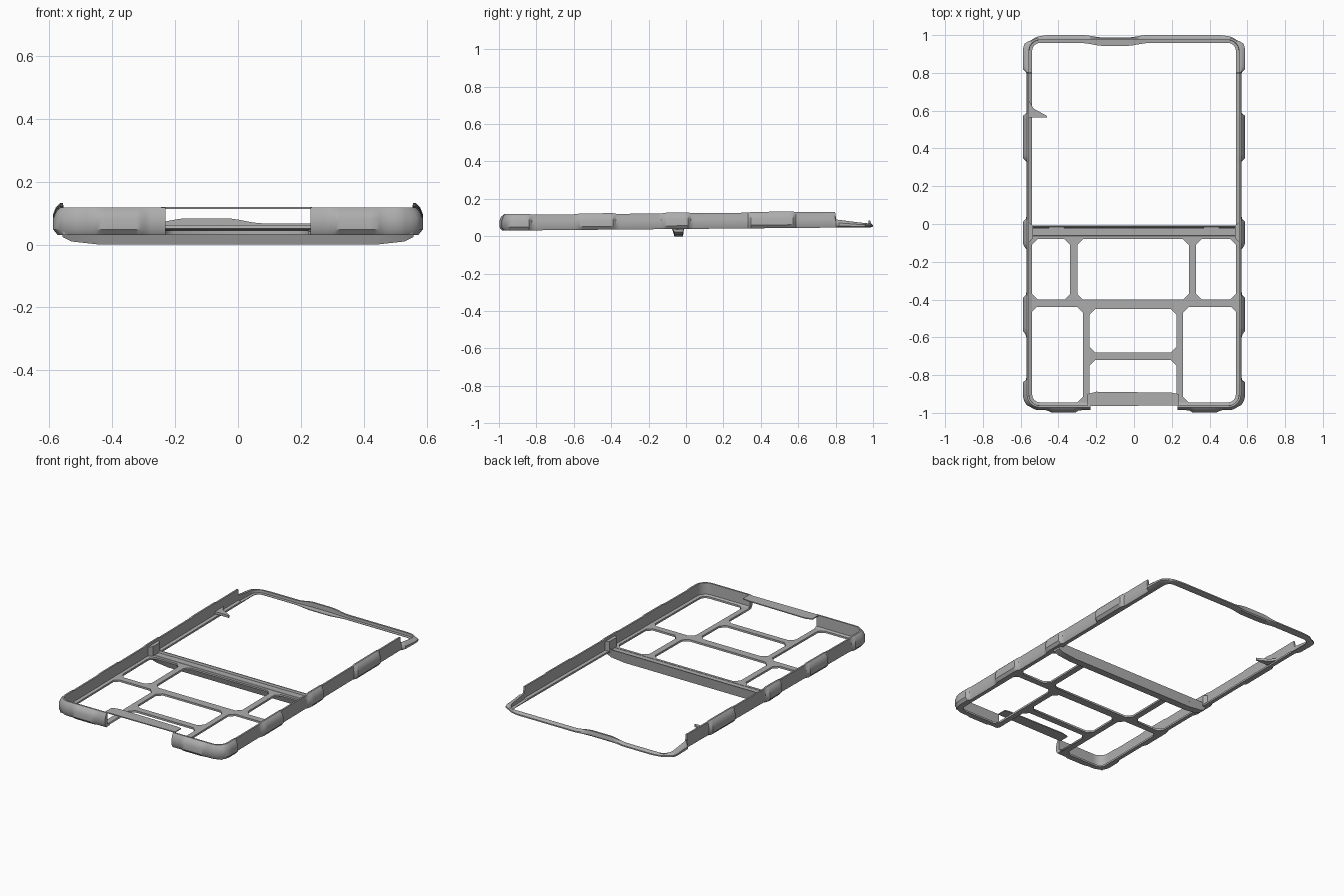
import bpy, bmesh, math
from mathutils import Vector

old = bpy.data.objects.get("Cube")
if old:
    bpy.data.objects.remove(old, do_unlink=True)

grey = bpy.data.materials.new("plain_grey")
grey.use_nodes = True
colour = (0.42, 0.42, 0.42, 1)
grey.diffuse_color = colour
grey.node_tree.nodes["Principled BSDF"].inputs["Base Color"].default_value = colour


def finish(obj, smooth=True):
    obj.data.materials.clear()
    obj.data.materials.append(grey)
    bpy.ops.object.select_all(action='DESELECT')
    obj.select_set(True)
    bpy.context.view_layer.objects.active = obj
    if smooth:
        bpy.ops.object.shade_smooth_by_angle(angle=math.radians(35))
    return obj


def sweep(name, rings):
    """Skin a row of closed rings and cap both ends."""
    bm = bmesh.new()
    rows = [[bm.verts.new(p) for p in ring] for ring in rings]
    n = len(rows[0])
    for a, b in zip(rows, rows[1:]):
        for i in range(n):
            j = (i + 1) % n
            bm.faces.new((a[i], a[j], b[j], b[i]))
    bm.faces.new(rows[0])
    bm.faces.new(rows[-1])
    bmesh.ops.recalc_face_normals(bm, faces=bm.faces)
    mesh = bpy.data.meshes.new(name)
    bm.to_mesh(mesh)
    bm.free()
    obj = bpy.data.objects.new(name, mesh)
    bpy.context.collection.objects.link(obj)
    return finish(obj)


def plate(name, outline, z, thick):
    return sweep(name, [[(x, y, z + dz) for x, y in outline] for dz in (0, thick)])


def window(t, lo, hi, soft=0.02):
    """Smooth bump that is 1 between lo and hi."""
    k = max(0, min(1, (t - lo) / soft + 0.5, (hi - t) / soft + 0.5))
    return k * k * (3 - 2 * k)


# Bumper wall: a thin bulging section swept round a rounded rectangle
HALF, FRONT, BACK, R = 0.553, -0.958, 0.972, 0.055
path = []


def line(a, b, step=0.016):
    n = max(1, round((Vector(b) - Vector(a)).length / step))
    d = (Vector(b) - Vector(a)).normalized()
    for i in range(n + 1):
        path.append((Vector(a).lerp(Vector(b), i / n), Vector((d.y, -d.x))))


def corner(cx, cy, start):
    for i in range(1, 7):
        a = math.radians(start + 90 * i / 7)
        out = Vector((math.cos(a), math.sin(a)))
        path.append((Vector((cx, cy)) + out * R, out))


STEP = 0.8
line((0.23, FRONT), (HALF - R, FRONT))
corner(HALF - R, FRONT + R, -90)
line((HALF, FRONT + R), (HALF, STEP - 0.003))
line((HALF, STEP + 0.003), (HALF, BACK - R))
corner(HALF - R, BACK - R, 0)
line((HALF - R, BACK), (R - HALF, BACK))
corner(R - HALF, BACK - R, 90)
line((-HALF, BACK - R), (-HALF, STEP + 0.003))
line((-HALF, STEP - 0.003), (-HALF, FRONT + R))
corner(R - HALF, FRONT + R, 180)
line((R - HALF, FRONT), (-0.23, FRONT))

SIDE_PADS = [(-1, -0.83), (-0.58, -0.38), (-0.12, 0.02), (0.34, 0.58), (0.81, 0.95)]


def floor_z(y):
    return 0.03 + 0.009 * (y + 1)


rings = []
for p, out in path:
    side = max(window(p.y, *w) for w in SIDE_PADS)
    back = max(window(p.x, -0.5, -0.22, 0.1), window(p.x, 0.02, 0.5, 0.1))
    front = window(abs(p.x), 0.3, 0.45)
    if abs(out.x) > 0.7:
        b = 0.017 + 0.018 * side
    elif out.y > 0:
        b = 0.016 + 0.012 * back
    else:
        b = 0.028 + 0.012 * front
    z0 = floor_z(p.y)
    thin = 0.0
    if p.y < STEP:
        top = 0.114 + 0.009 * (p.y + 1) + 0.004 * side
    else:
        top = 0.09 - 0.13 * (p.y - STEP)
        if out.y > 0.7:
            dip = window(p.x, -0.22, 0.02, 0.12)
            top += 0.016 * dip
            thin = 0.015 * dip
    h = top - z0
    section = [(-0.014 - thin, 0), (b * 0.6, 0), (b, 0.2), (b, 0.6), (b * 0.75, 0.85),
               (0.013, 1), (0.003, 1), (0.002, 0.2), (-0.014 - thin, 0.13)]
    rings.append([(p.x + out.x * o, p.y + out.y * o, z0 + h * t) for o, t in section])
sweep("bumper_wall", rings)


# Floor lattice: filled flat outline with chamfered openings
def box(x0, x1, y0, y1, c=0.03):
    return [(x0 + c, y0), (x1 - c, y0), (x1, y0 + c), (x1, y1 - c),
            (x1 - c, y1), (x0 + c, y1), (x0, y1 - c), (x0, y0 + c)]


outline = [(-0.56, -0.96), (-0.235, -0.96), (-0.235, -0.75), (-0.205, -0.72),
           (0.195, -0.72), (0.225, -0.75), (0.225, -0.96), (0.56, -0.96),
           (0.56, -0.02), (-0.56, -0.02)]
openings = [box(-0.54, -0.338, -0.4, -0.08), box(-0.3, 0.29, -0.4, -0.08),
            box(0.328, 0.54, -0.4, -0.08), box(-0.545, -0.27, -0.945, -0.44),
            box(0.26, 0.545, -0.945, -0.44), box(-0.235, 0.225, -0.68, -0.45)]
curve = bpy.data.curves.new("floor_lattice", 'CURVE')
curve.dimensions = '2D'
curve.fill_mode = 'BOTH'
curve.extrude = 0.006
for loop in [outline] + openings:
    s = curve.splines.new('POLY')
    s.points.add(len(loop) - 1)
    for pt, (x, y) in zip(s.points, loop):
        pt.co = (x, y, 0, 1)
    s.use_cyclic_u = True
lattice = bpy.data.objects.new("floor_lattice", curve)
bpy.context.collection.objects.link(lattice)
lattice.location.z = floor_z(0) + 0.006
lattice.rotation_euler.x = math.atan(0.009)
bpy.ops.object.select_all(action='DESELECT')
lattice.select_set(True)
bpy.context.view_layer.objects.active = lattice
bpy.ops.object.convert(target='MESH')
finish(bpy.context.view_layer.objects.active, False)

# Hinge channel: shallow trough across the middle, tapering up at its ends
trough = [(-0.075, 0.04), (-0.062, 0.0), (-0.016, 0.0), (-0.008, 0.062),
          (-0.014, 0.062), (-0.022, 0.03), (-0.052, 0.03), (-0.062, 0.052)]
rings = []
for x, lift in [(-0.558, 0.6), (-0.53, 0.25), (-0.44, 0), (0.44, 0), (0.53, 0.25), (0.558, 0.6)]:
    rings.append([(x, y, z + lift * max(0, 0.04 - z)) for y, z in trough])
sweep("hinge_channel", rings)

# Raised lip in the middle of the channel, and a clip tab on either side
arch = [(0.2 * math.cos(math.pi * i / 12), -0.062 + 0.035 * math.sin(math.pi * i / 12))
        for i in range(13)]
plate("channel_lip", arch, 0.036, 0.012)
for side, sx in (("left", 1), ("right", -1)):
    tab = [(sx * 0.41 + 0.042 * math.cos(a), -0.012 + 0.036 * math.sin(a))
           for a in (math.pi + math.pi * i / 10 for i in range(11))]
    plate(side + "_clip_tab", tab, 0.03, 0.02)
    # gusset joining the channel to the side wall
    plate(side + "_gusset", [(sx * 0.558, -0.1), (sx * 0.558, 0.01),
                             (sx * 0.535, -0.008), (sx * 0.535, -0.075)], 0.04, 0.07)

# Bridge over the front opening, level with the wall top
plate("front_bridge", [(-0.245, -0.965), (0.235, -0.96), (0.235, -0.9), (0.2, -0.893),
                       (-0.2, -0.888), (-0.245, -0.9)], 0.114, 0.006)

# Thin pointed fin inside the right wall
plate("wall_fin", [(-0.556, 0.65), (-0.53, 0.61), (-0.46, 0.572), (-0.46, 0.565),
                   (-0.556, 0.565)], 0.065, 0.015)
